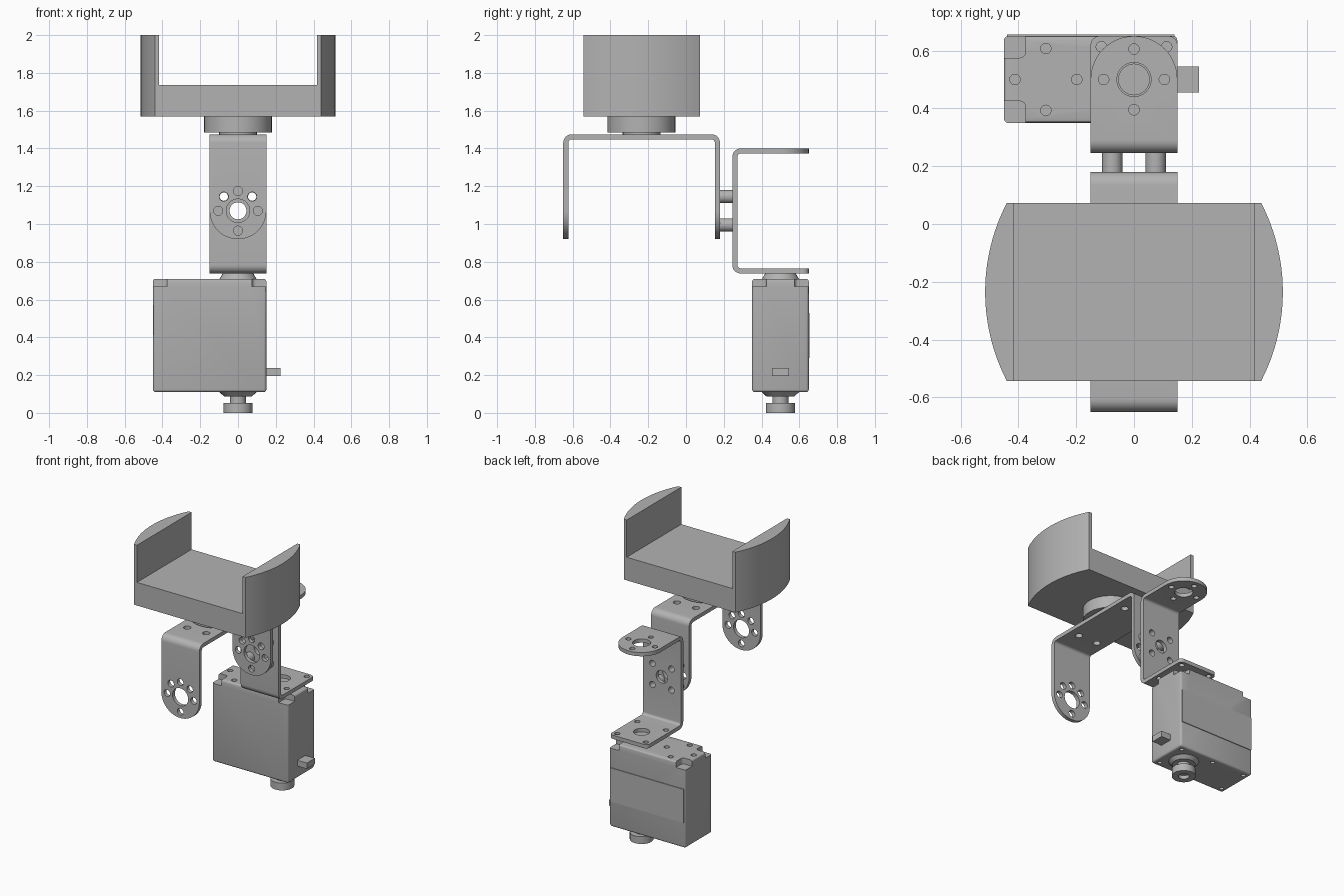
import bpy, bmesh, math
from mathutils import Vector, Matrix

if "Cube" in bpy.data.objects:
    bpy.data.objects.remove(bpy.data.objects["Cube"], do_unlink=True)

GREY = (0.45, 0.45, 0.45, 1)
metal = bpy.data.materials.new("plain_grey")
metal.diffuse_color = GREY
metal.use_nodes = True
metal.node_tree.nodes["Principled BSDF"].inputs["Base Color"].default_value = GREY

TURN = {"x": Matrix.Rotation(math.pi / 2, 4, "Y"),
        "y": Matrix.Rotation(-math.pi / 2, 4, "X"), "z": Matrix()}


def finish(name, bm):
    bmesh.ops.recalc_face_normals(bm, faces=bm.faces)
    mesh = bpy.data.meshes.new(name)
    bm.to_mesh(mesh)
    bm.free()
    mesh.materials.append(metal)
    ob = bpy.data.objects.new(name, mesh)
    bpy.context.collection.objects.link(ob)
    return ob


def activate(ob):
    bpy.ops.object.select_all(action="DESELECT")
    ob.select_set(True)
    bpy.context.view_layer.objects.active = ob


def smooth(ob):
    activate(ob)
    bpy.ops.object.shade_smooth_by_angle(angle=math.radians(30))


def add_drum(bm, centre, axis, r1, r2, depth):
    bmesh.ops.create_cone(bm, cap_ends=True, segments=32, radius1=r1, radius2=r2,
                          depth=depth, matrix=Matrix.Translation(centre) @ TURN[axis])


def add_box(bm, lo, hi):
    lo, hi = Vector(lo), Vector(hi)
    m = Matrix.Translation((lo + hi) / 2) @ Matrix.Diagonal((*(hi - lo), 1))
    return bmesh.ops.create_cube(bm, size=1, matrix=m)["verts"]


def box(name, lo, hi, bevel=0):
    bm = bmesh.new()
    add_box(bm, lo, hi)
    if bevel:
        bmesh.ops.bevel(bm, geom=bm.edges[:], offset=bevel, segments=3,
                        profile=0.5, affect="EDGES")
    return finish(name, bm)


def drum(name, x, y, z0, z1, r1, r2=None):
    bm = bmesh.new()
    add_drum(bm, (x, y, (z0 + z1) / 2), "z", r1, r2 or r1, z1 - z0)
    ob = finish(name, bm)
    smooth(ob)
    return ob


def cut(ob, bm):
    """Subtract a cutter mesh and remove the cutter."""
    cutter = finish("cutter", bm)
    cutter.hide_render = True
    mod = ob.modifiers.new("cut", "BOOLEAN")
    mod.operation, mod.object, mod.solver = "DIFFERENCE", cutter, "EXACT"
    activate(ob)
    bpy.ops.object.modifier_apply(modifier="cut")
    bpy.data.objects.remove(cutter, do_unlink=True)


def drill(ob, axis, depth, holes):
    """Each hole is a centre and a radius."""
    bm = bmesh.new()
    for centre, r in holes:
        add_drum(bm, centre, axis, r, r, depth)
    cut(ob, bm)


def ring(r):
    return [(r, 0), (-r, 0), (0, r), (0, -r)]


def diagonal(r):
    return [(sx * r, sy * r) for sx in (1, -1) for sy in (1, -1)]


T, BEND, HALF = 0.027, 0.045, 0.15


def bracket(name, path, end_radii):
    """Bent strip through four outer corners (y, z), with rounded ends."""
    p = [Vector(q) for q in path]
    outer, inner = [p[0]], [p[0] + T * (p[2] - p[1]).normalized()]
    for i in (1, 2):
        a = (p[i - 1] - p[i]).normalized()
        b = (p[i + 1] - p[i]).normalized()
        c = p[i] + BEND * (a + b)
        for k in range(9):
            t = k / 8 * math.pi / 2
            d = -b * math.cos(t) - a * math.sin(t)
            outer.append(c + d * BEND)
            inner.append(c + d * (BEND - T))
    outer.append(p[3])
    inner.append(p[3] + T * (p[1] - p[2]).normalized())
    bm = bmesh.new()
    loop = outer + inner[::-1]
    face = bm.faces.new([bm.verts.new((-HALF, *q)) for q in loop])
    ext = bmesh.ops.extrude_face_region(bm, geom=[face])["geom"]
    bmesh.ops.translate(bm, vec=(2 * HALF, 0, 0),
                        verts=[v for v in ext if isinstance(v, bmesh.types.BMVert)])
    for radius, o, n in zip(end_radii, (outer[0], outer[-1]), (inner[0], inner[-1])):
        mid = (o + n) / 2
        tips = [e for e in bm.edges
                if (Vector((e.verts[0].co + e.verts[1].co).yz) / 2 - mid).length < 1e-4
                and abs(e.verts[0].co.x - e.verts[1].co.x) < 1e-4]
        bmesh.ops.bevel(bm, geom=tips, offset=radius, segments=14, profile=0.5,
                        affect="EDGES")
    return finish(name, bm)


# Upper bracket: inverted U with a bearing hole and six small holes per leg
MID, PIVOT = -0.235, 1.07
upper = bracket("upper_bracket", [(-0.65, 0.92), (-0.65, 1.475), (0.18, 1.475), (0.18, 0.92)],
                (0.149, 0.149))
for y in (-0.637, 0.167):
    spots = ring(0.105) + [(0.075, 0.075), (-0.075, 0.075)]
    drill(upper, "y", 0.08, [((0, y, PIVOT), 0.062)] +
          [((x, y, PIVOT + z), 0.024) for x, z in spots])
drill(upper, "z", 0.08, [((x, MID + s * 0.23, 1.46), 0.024)
                         for x in (-0.075, 0.075) for s in (1, -1)])
smooth(upper)

# Lower bracket: C shape with a round top flange and a square bottom flange
AXIS = 0.5
lower = bracket("lower_bracket", [(0.65, 1.4), (0.245, 1.4), (0.245, 0.738), (0.65, 0.738)],
                (0.149, 0.03))
drill(lower, "y", 0.08, [((0, 0.258, PIVOT), 0.045)] +
      [((x, 0.258, PIVOT + z), 0.022) for x, z in diagonal(0.075)])
drill(lower, "z", 0.08, [((0, AXIS, 1.387), 0.059)] +
      [((x, AXIS + y, 1.387), 0.018) for x, y in ring(0.105)])
drill(lower, "z", 0.08, [((0, AXIS, 0.75), 0.053)] +
      [((x, AXIS + y, 0.75), 0.018) for x, y in diagonal(0.113)])
smooth(lower)

# Hollow spacers joining the two brackets
for i, (x, z) in enumerate(diagonal(0.075)):
    bm = bmesh.new()
    add_drum(bm, (x, 0.2125, PIVOT + z), "y", 0.035, 0.035, 0.067)
    spacer = finish(f"spacer_{i + 1}", bm)
    drill(spacer, "y", 0.2, [((x, 0.2125, PIVOT + z), 0.022)])
    smooth(spacer)

# Cradle: block with bowed ends and a channel through it
drum("cradle_seat", 0, MID, 1.473, 1.488, 0.1)
drum("cradle_hub", 0, MID, 1.485, 1.572, 0.18)
bm = bmesh.new()
bow, half_y, end_x = 0.075, 0.308, 0.44
R = (half_y ** 2 + bow ** 2) / (2 * bow)
sweep = math.asin(half_y / R)
arc = [(end_x + bow - R + R * math.cos(a), R * math.sin(a))
       for a in (sweep * (k / 12 - 1) for k in range(25))]
outline = arc + [(-x, -y) for x, y in arc]
face = bm.faces.new([bm.verts.new((x, MID + y, 1.57)) for x, y in outline])
ext = bmesh.ops.extrude_face_region(bm, geom=[face])["geom"]
bmesh.ops.translate(bm, vec=(0, 0, 0.43),
                    verts=[v for v in ext if isinstance(v, bmesh.types.BMVert)])
cradle = finish("cradle", bm)
bm = bmesh.new()
add_box(bm, (-0.417, -1, 1.735), (0.417, 1, 2.2))
cut(cradle, bm)
smooth(cradle)

# Motor housing with stepped top corners and screw holes
motor = box("motor_housing", (-0.45, 0.35, 0.11), (0.15, 0.65, 0.71), 0.014)
bm = bmesh.new()
for x in (-0.45, 0.15):
    for y in (0.35, 0.65):
        vs = add_box(bm, (x - 0.075, y - 0.075, 0.668), (x + 0.075, y + 0.075, 0.8))
        edges = {e for v in vs for e in v.link_edges
                 if abs(e.verts[0].co.z - e.verts[1].co.z) > 0.05}
        bmesh.ops.bevel(bm, geom=list(edges), offset=0.02, segments=4, profile=0.5,
                        affect="EDGES")
cut(motor, bm)
drill(motor, "z", 0.04, [((x - 0.305, AXIS + y, 0.71), 0.018) for x, y in ring(0.107)])
drill(motor, "z", 0.04, [((x, AXIS + y, 0.11), 0.014)
                         for x in (-0.41, -0.15, 0.11) for y in (-0.11, 0.11)])
smooth(motor)
box("motor_back_plate", (-0.44, 0.64, 0.29), (0.14, 0.655, 0.53))
box("cable_plug", (0.14, 0.455, 0.195), (0.225, 0.545, 0.237))

# Motor output collars and the lower idler
drum("top_collar", 0, AXIS, 0.705, 0.74, 0.1, 0.08)
drum("bottom_collar", 0, AXIS, 0.088, 0.112, 0.075, 0.1)
drum("idler_neck", 0, AXIS, 0.04, 0.1, 0.042)
idler = drum("idler_cap", 0, AXIS, 0, 0.052, 0.077)
drill(idler, "z", 0.05, [((0, AXIS, 0), 0.035)])
smooth(idler)
